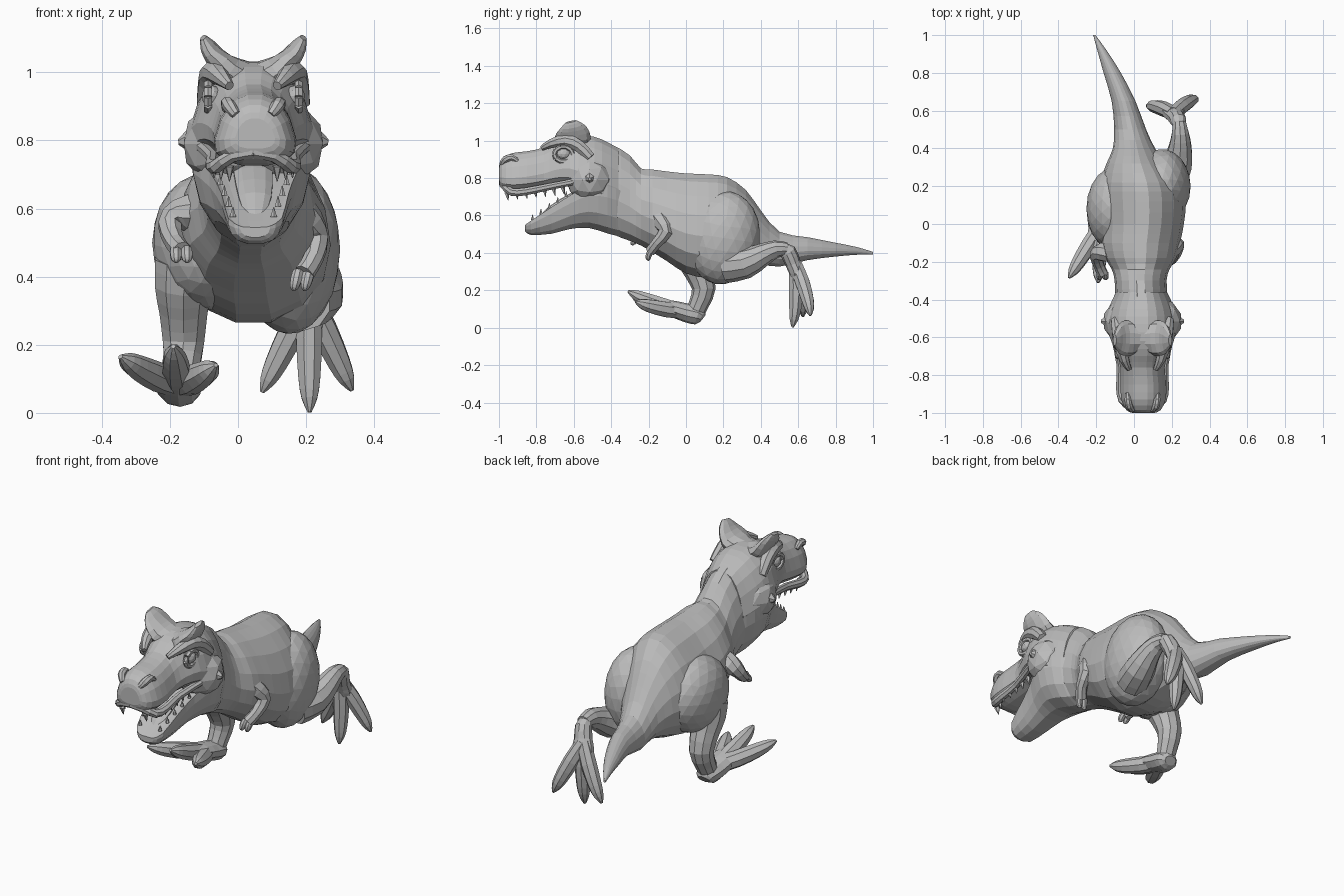
import bpy, bmesh, math
from mathutils import Vector, Matrix

start_cube = bpy.data.objects.get("Cube")
if start_cube:
    bpy.data.objects.remove(start_cube, do_unlink=True)

GREY = (0.5, 0.5, 0.5, 1)
hide = bpy.data.materials.new("plain_grey")
hide.use_nodes = True
hide.diffuse_color = GREY
hide.node_tree.nodes["Principled BSDF"].inputs["Base Color"].default_value = GREY

MID = 0.045  # sideways offset of the turned head


def finish(name, bm):
    """Store a bmesh as a flat shaded object."""
    bmesh.ops.recalc_face_normals(bm, faces=bm.faces)
    mesh = bpy.data.meshes.new(name)
    bm.to_mesh(mesh)
    bm.free()
    mesh.materials.append(hide)
    obj = bpy.data.objects.new(name, mesh)
    bpy.context.collection.objects.link(obj)
    return obj


def smooth_path(rows, steps):
    """Catmull-Rom interpolation through rows of equal length."""
    out = []
    for i in range(len(rows) - 1):
        a, b = rows[max(i - 1, 0)], rows[i]
        c, d = rows[i + 1], rows[min(i + 2, len(rows) - 1)]
        for k in range(steps):
            t = k / steps
            out.append([q + t * (r - p) / 2 + t * t * (p - 2.5 * q + 2 * r - s / 2)
                        + t ** 3 * (1.5 * (q - r) + (s - p) / 2)
                        for p, q, r, s in zip(a, b, c, d)])
    out.append(list(rows[-1]))
    return out


def loft(name, rows, sides=10, steps=2, upright=False, power=1.0, taper=0.0, crown=1.0):
    """Skin rings given as (x, y, z, half width, half height) along a path."""
    rows = smooth_path(rows, steps)
    bm = bmesh.new()
    rings = []
    for i, row in enumerate(rows):
        centre = Vector(row[:3])
        side, up = Vector((1, 0, 0)), Vector((0, 0, 1))
        if not upright:
            ahead, behind = rows[min(i + 1, len(rows) - 1)], rows[max(i - 1, 0)]
            along = (Vector(ahead[:3]) - Vector(behind[:3])).normalized()
            side = (side - along * side.dot(along)).normalized()
            up = side.cross(along)
        rx, rz = max(row[3], 0.002), max(row[4], 0.002)
        ring = []
        for k in range(sides):
            angle = math.tau * (k + 0.5) / sides
            c, s = math.cos(angle), math.sin(angle)
            c = math.copysign(abs(c) ** power, c)
            s = math.copysign(abs(s) ** power, s)
            height = s * crown if s > 0 else s
            ring.append(bm.verts.new(centre + side * rx * c * (1 - taper * s) + up * rz * height))
        rings.append(ring)
    for a, b in zip(rings, rings[1:]):
        for k in range(sides):
            j = (k + 1) % sides
            bm.faces.new((a[k], a[j], b[j], b[k]))
    bm.faces.new(rings[0])
    bm.faces.new(rings[-1])
    return finish(name, bm)


def span(rows):
    """Turn (y, x, top, bottom, half width) into loft rows."""
    return [(x, y, (t + b) / 2, w, (t - b) / 2) for y, x, t, b, w in rows]


def limb(name, *points, **options):
    """Round limb through (x, y, z, radius) points."""
    return loft(name, [(*p, p[3]) for p in points], **options)


def ball(name, centre, radii, turn=0.0, detail=3):
    bm = bmesh.new()
    place = Matrix.Translation(centre) @ Matrix.Rotation(turn, 4, "X") @ Matrix.Diagonal((*radii, 1))
    bmesh.ops.create_icosphere(bm, subdivisions=detail, radius=1, matrix=place)
    return finish(name, bm)


def spike(name, base, tip, radius, sides=6):
    """Straight cone from base to tip."""
    base, tip = Vector(base), Vector(tip)
    axis = tip - base
    place = Matrix.Translation((base + tip) / 2) @ axis.to_track_quat("Z", "Y").to_matrix().to_4x4()
    bm = bmesh.new()
    bmesh.ops.create_cone(bm, cap_ends=True, segments=sides, radius1=radius,
                          radius2=radius * 0.1, depth=axis.length, matrix=place)
    return finish(name, bm)


def toe(name, root, tip, radius, lift):
    """Toe that swells, bends and ends in a claw."""
    root, tip = Vector(root), Vector(tip)
    bend = Vector(lift)
    shape = ((0, 0.9, 0), (0.35, 1, 0.8), (0.7, 0.85, 0.8), (0.88, 0.6, 0.4), (1, 0.15, 0))
    limb(name, *[(*(root.lerp(tip, t) + bend * b), radius * r) for t, r, b in shape], sides=8)


# Torso, neck and tail in one skin, with a step where the neck leaves the back
loft("body", span([
    (-.50, .04, 1.0, .58, .12), (-.40, .04, .985, .50, .135),
    (-.30, .035, .925, .46, .135), (-.24, .035, .855, .435, .15),
    (-.18, .035, .85, .40, .185), (-.10, .035, .84, .35, .205),
    (0, .045, .83, .285, .215), (.12, .045, .825, .26, .225),
    (.22, .035, .81, .28, .21), (.32, .012, .74, .32, .155), (.40, 0, .63, .335, .11),
    (.50, -.02, .515, .325, .083), (.65, -.055, .485, .36, .062),
    (.80, -.115, .455, .38, .045), (.92, -.17, .43, .39, .024),
    (1, -.21, .405, .39, .006)]), sides=16, upright=True, taper=0.2)

# Skull and snout
loft("skull", span([
    (-1, .05, .865, .775, .055), (-.985, .05, .905, .745, .085),
    (-.93, .05, .935, .725, .11), (-.85, .05, .945, .73, .113),
    (-.76, .045, .965, .745, .11), (-.70, .045, 1.0, .755, .125),
    (-.62, .045, 1.03, .75, .155), (-.53, .04, 1.03, .70, .175),
    (-.45, .04, 1.01, .65, .165), (-.36, .04, .96, .62, .125)]),
    sides=16, upright=True, taper=0.3, power=0.78)

# Lower jaw with a hollow floor, and tongue
loft("lower_jaw", [
    (.05, -.86, .55, .045, .035), (.05, -.83, .575, .08, .08),
    (.05, -.72, .65, .1, .15), (.045, -.62, .715, .13, .19),
    (.04, -.52, .77, .175, .24), (.04, -.42, .77, .165, .27),
    (.04, -.34, .74, .125, .26)],
    sides=16, upright=True, power=0.8, crown=-0.15)
loft("tongue", [(.05, -.8, .56, .025, .012), (.05, -.72, .63, .05, .022),
                (.045, -.6, .70, .06, .025), (.04, -.5, .75, .06, .02)])

for s, word in ((1, "left"), (-1, "right")):
    def out(x, y, z, *rest):
        return (MID + s * x, y, z, *rest)

    # Brow ridge and blunt horn, joined across the forehead
    limb(word + "_brow", out(.07, -.77, .96, .014), out(.095, -.72, .985, .026),
         out(.117, -.64, 1.0, .036), out(.13, -.57, .97, .034), out(.14, -.51, .91, .028), sides=8)
    loft(word + "_brow_horn", [out(0, -.6, .965, .06, .07), out(.07, -.605, 1.0, .05, .095),
                               out(.112, -.605, 1.045, .032, .088), out(.135, -.61, 1.078, .023, .062),
                               out(.147, -.615, 1.102, .01, .03)], sides=10)
    # Eye inside a thick lid ring
    ball(word + "_eye", out(.122, -.655, .93), (.03, .038, .032), detail=2)
    lids = [out(.133, -.655 + .05 * math.cos(a), .928 + .04 * math.sin(a), .013)
            for a in [math.tau * k / 10 for k in range(11)]]
    for k, (a, b) in enumerate(zip(lids, lids[1:])):
        limb(f"{word}_eyelid_{k}", a, b, sides=6, steps=1)
    # Broad cheek muscle and its point
    ball(word + "_cheek", out(.085, -.515, .79), (.125, .125, .125), detail=2)
    spike(word + "_cheek_point", out(.13, -.515, .805), out(.22, -.515, .795), .085)
    # Nostril rim, and lip drooping at the corners of the snout
    limb(word + "_nostril", out(.05, -.985, .875, .014), out(.07, -.965, .9, .02),
         out(.078, -.93, .91, .018), out(.08, -.9, .89, .012), sides=8)
    limb(word + "_lip", out(0, -.982, .765, .018), out(.06, -.97, .755, .02),
         out(.108, -.93, .725, .022), out(.12, -.86, .728, .022),
         out(.118, -.75, .75, .02), out(.15, -.6, .78, .018), sides=8)
    # Teeth along both jaws
    for k in range(7):
        y, x = -.96 + .05 * k, min(.07 + .025 * k, .115)
        z = .725 + .005 * k
        spike(f"{word}_upper_tooth_{k}", out(x, y, z), out(x, y + .01, z - .045), .015, 5)
    for k in range(5):
        y, t = -.82 + .045 * k, k / 4
        spike(f"{word}_lower_tooth_{k}", out(.06 + .05 * t, y, .575 + .125 * t),
              out(.06 + .05 * t, y, .605 + .125 * t), .01, 5)

# Arms with two claws each
limb("left_arm", (.17, -.15, .6, .055), (.205, -.125, .56, .05), (.228, -.11, .51, .04),
     (.222, -.155, .455, .03), (.195, -.19, .41, .03), sides=8)
limb("right_arm", (-.11, -.15, .6, .055), (-.17, -.15, .58, .05), (-.2, -.165, .55, .037),
     (-.185, -.22, .5, .03), (-.165, -.265, .475, .03), sides=8)
for k, dx in enumerate((-.016, .016)):
    toe(f"left_finger_{k}", (.193 + dx, -.185, .415), (.178 + dx, -.2, .358), .018, (0, -.008, 0))
    toe(f"right_finger_{k}", (-.167 + dx, -.26, .48), (-.165 + dx, -.285, .44), .018, (0, -.008, 0))

# Left leg pushed back, toes hanging from a broad foot
ball("left_thigh", (.15, .2, .48), (.15, .195, .25), -.15)
limb("left_shin", (.19, .22, .33, .09), (.23, .32, .345, .082), (.245, .41, .39, .062),
     (.245, .48, .42, .047), (.24, .54, .42, .036))
loft("left_foot", [(.24, .515, .425, .03, .025), (.235, .545, .405, .043, .045),
                   (.22, .57, .35, .048, .042), (.208, .59, .3, .062, .04),
                   (.205, .595, .25, .05, .03)])
for k, tip in enumerate(((.07, .625, .06), (.21, .57, .002), (.335, .665, .065))):
    toe(f"left_toe_{k}", (.208, .585, .34), tip, .041, (0, .012, 0))

# Right leg planted forward, toes raised
ball("right_thigh", (-.105, .08, .5), (.147, .22, .2), .1)
limb("right_shin", (-.15, .02, .44, .1), (-.16, .035, .37, .088), (-.16, .065, .3, .074),
     (-.16, .095, .21, .064), (-.165, .07, .13, .054), (-.17, .045, .075, .05))
loft("right_foot", [(-.17, .09, .05, .035, .025), (-.17, .065, .065, .06, .05),
                    (-.175, 0, .08, .068, .05), (-.175, -.08, .105, .068, .042),
                    (-.17, -.14, .125, .035, .025)])
for k, tip in enumerate(((-.345, -.285, .165), (-.19, -.31, .195), (-.065, -.27, .14))):
    toe(f"right_toe_{k}", (-.175, -.01, .085), tip, .044, (0, 0, -.01))
